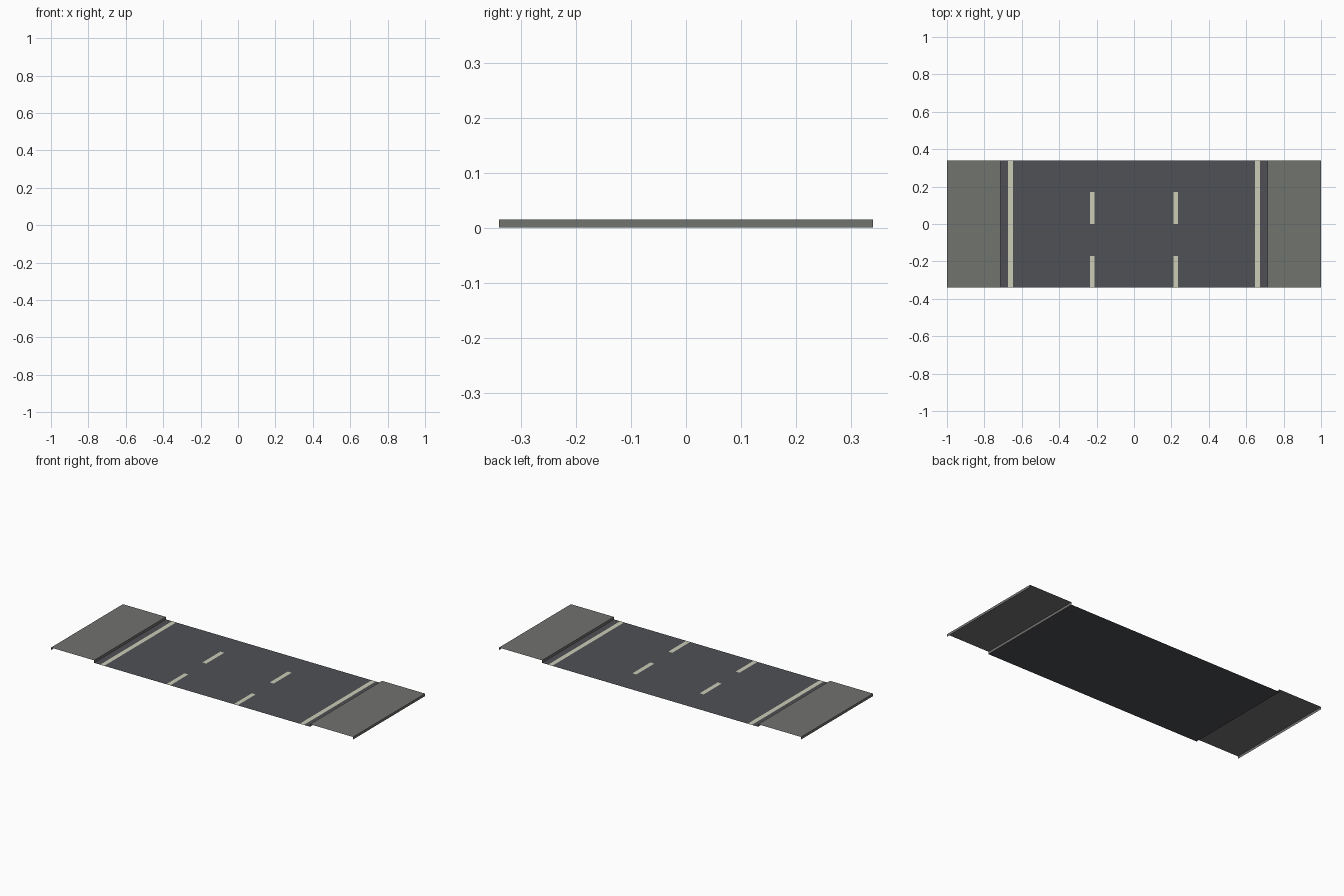
import bpy

if "Cube" in bpy.data.objects:
    bpy.data.objects.remove(bpy.data.objects["Cube"])

HALF_LEN = 0.34     # road runs along y
KERB_X = 0.715
KERB_H = 0.015
LINE_Z = 0.0004


def material(name, srgb):
    m = bpy.data.materials.new(name)
    lin = [((c / 255 + 0.055) / 1.055) ** 2.4 for c in srgb]
    m.diffuse_color = (*lin, 1)
    m.use_nodes = True
    m.node_tree.nodes["Principled BSDF"].inputs["Base Color"].default_value = m.diffuse_color
    return m


asphalt = material("asphalt", (78, 81, 86))
gutter_grey = material("gutter grey", (80, 80, 85))
concrete = material("concrete", (113, 115, 111))
paint = material("cream paint", (203, 204, 182))


def sweep(name, profile, mat, y0=-HALF_LEN, y1=HALF_LEN):
    """Open strip: an (x, z) profile swept along y, without end caps."""
    n = len(profile)
    verts = [(x, y, z) for y in (y0, y1) for x, z in profile]
    faces = [(i, i + 1, n + i + 1, n + i) for i in range(n - 1)]
    me = bpy.data.meshes.new(name)
    me.from_pydata(verts, [], faces)
    me.materials.append(mat)
    ob = bpy.data.objects.new(name, me)
    bpy.context.collection.objects.link(ob)
    return ob


def strip(name, x0, x1, z, mat, **kw):
    return sweep(name, [(x0, z), (x1, z)], mat, **kw)


# carriageway
strip("road_surface", -0.66, 0.66, 0, asphalt)

for side, s in (("left", -1), ("right", 1)):
    def span(a, b):
        return sorted((s * a, s * b))

    # gutter and raised pavement with kerb and outer wall
    strip(side + "_gutter", *span(0.66, KERB_X), 0, gutter_grey)
    prof = [(s * KERB_X, 0), (s * KERB_X, KERB_H), (s, KERB_H), (s, 0)]
    sweep(side + "_pavement", prof if s > 0 else prof[::-1], concrete)

    # painted edge line and lane dashes
    strip(side + "_edge_line", *span(0.647, 0.674), LINE_Z, paint)
    for i, y in enumerate((-0.34, 0.0)):
        strip(f"{side}_lane_dash_{i + 1}", *span(0.21, 0.236), LINE_Z, paint,
              y0=y, y1=y + 0.17)
